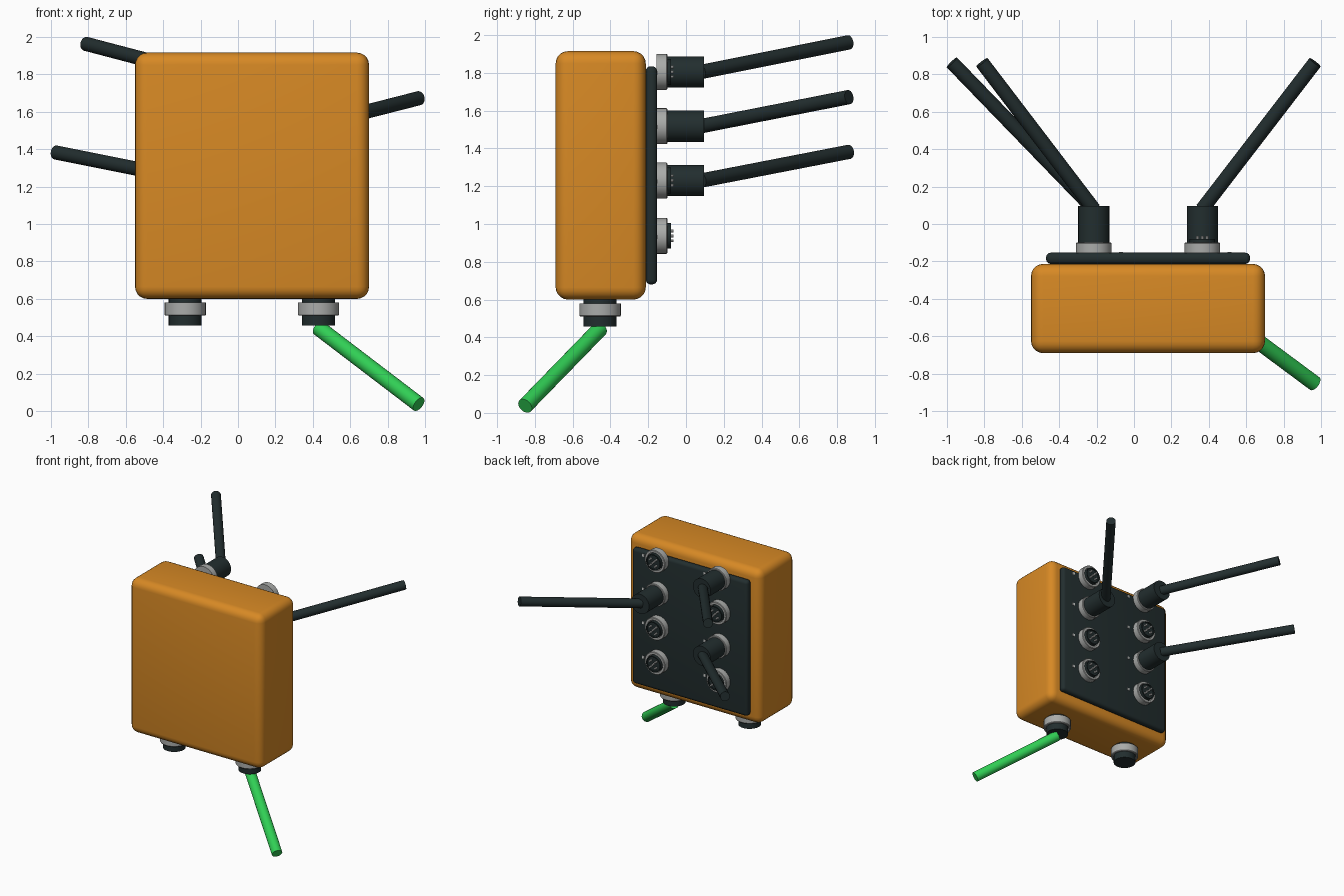
import bpy, bmesh, math
from mathutils import Vector, Matrix

if "Cube" in bpy.data.objects:
    bpy.data.objects.remove(bpy.data.objects["Cube"])


def material(name, rgb):
    m = bpy.data.materials.new(name)
    m.diffuse_color = (*rgb, 1)
    m.use_nodes = True
    m.node_tree.nodes["Principled BSDF"].inputs["Base Color"].default_value = m.diffuse_color
    return m


ORANGE = material("orange", (0.68, 0.25, 0.018))
BLACK = material("soft_black", (0.016, 0.027, 0.028))
GREY = material("metal_grey", (0.40, 0.41, 0.40))
GREEN = material("green", (0.03, 0.62, 0.09))
PALE = material("pale_grey", (0.65, 0.66, 0.65))


def finish(name, bm, mat):
    bmesh.ops.recalc_face_normals(bm, faces=bm.faces[:])
    me = bpy.data.meshes.new(name)
    bm.to_mesh(me)
    bm.free()
    me.materials.append(mat)
    ob = bpy.data.objects.new(name, me)
    bpy.context.collection.objects.link(ob)
    bpy.context.view_layer.objects.active = ob
    bpy.ops.object.select_all(action='DESELECT')
    ob.select_set(True)
    bpy.ops.object.shade_smooth_by_angle(angle=math.radians(35))
    return ob


def box(name, lo, hi, bevel, segments, mat):
    lo, hi = Vector(lo), Vector(hi)
    bm = bmesh.new()
    bmesh.ops.create_cube(bm, size=1)
    bmesh.ops.scale(bm, vec=hi - lo, verts=bm.verts)
    bmesh.ops.translate(bm, vec=(lo + hi) / 2, verts=bm.verts)
    if bevel:
        bmesh.ops.bevel(bm, geom=bm.edges[:], offset=bevel, segments=segments,
                        profile=0.5, affect='EDGES')
    return finish(name, bm, mat)


def lathe(name, origin, axis, profile, mat, sides=32):
    """Revolve (radius, distance) points around an axis; open ends are capped."""
    rot = Vector((0, 0, 1)).rotation_difference(Vector(axis)).to_matrix().to_4x4()
    bm = bmesh.new()
    rings = []
    for r, h in profile:
        rings.append([bm.verts.new((r * math.cos(a), r * math.sin(a), h))
                      for a in (2 * math.pi * i / sides for i in range(sides))])
    for a, b in zip(rings, rings[1:]):
        for i in range(sides):
            j = (i + 1) % sides
            bm.faces.new((a[i], a[j], b[j], b[i]))
    bm.faces.new(rings[0])
    bm.faces.new(rings[-1])
    bmesh.ops.transform(bm, matrix=Matrix.Translation(origin) @ rot, verts=bm.verts)
    return finish(name, bm, mat)


def cable(name, start, end, radius, mat):
    d = Vector(end) - Vector(start)
    return lathe(name, start, d, [(radius, 0), (radius, d.length)], mat, 24)


# Housing and rear panel
box("housing", (-0.55, -0.69, 0.60), (0.70, -0.213, 1.915), 0.065, 5, ORANGE)
box("rear_panel", (-0.47, -0.213, 0.68), (0.62, -0.153, 1.835), 0.026, 4, BLACK)

# Rear sockets: two columns of four
COLUMNS = (-0.215, 0.365)
ROWS = (1.805, 1.518, 1.23, 0.937)
BACK = (0, 1, 0)
CABLE_ENDS = {
    (0, 0): (-0.812, 0.863, 1.962),
    (0, 2): (-0.973, 0.863, 1.382),
    (1, 1): (0.967, 0.863, 1.672),
}

for c, x in enumerate(COLUMNS):
    for r, z in enumerate(ROWS):
        tag = f"{c}_{r}"
        base = Vector((x, -0.155, z))
        lathe("socket_collar_" + tag, base, BACK,
              [(0.095, 0), (0.095, 0.052), (0.091, 0.056), (0.074, 0.056),
               (0.074, 0.03)], GREY)
        # Small label plate beside the socket
        box("label_plate_" + tag, (x + 0.135, -0.155, z - 0.016),
            (x + 0.155, -0.150, z + 0.006), 0, 1, PALE)
        if (c, r) in CABLE_ENDS:
            # Plug with its cable
            lathe("plug_" + tag, base, BACK,
                  [(0.083, 0.03), (0.083, 0.25)], BLACK)
            cable("plug_cable_" + tag, (x, 0.08, z), CABLE_ENDS[c, r],
                  0.038, BLACK)
        else:
            # Open socket with insert and contact pins
            lathe("socket_insert_" + tag, base, BACK,
                  [(0.068, 0.02), (0.068, 0.075), (0.060, 0.075),
                   (0.060, 0.066)], BLACK)
            spots = [(0, 0)] + [(0.036 * math.cos(a), 0.036 * math.sin(a))
                                for a in (math.pi / 4 + k * math.pi / 2
                                          for k in range(4))]
            for k, (dx, dz) in enumerate(spots):
                lathe(f"contact_pin_{tag}_{k}", base + Vector((dx, 0, dz)), BACK,
                      [(0.008, 0.06), (0.008, 0.09)], PALE, 10)

# Power connectors under the housing
DOWN = (0, 0, -1)
for side, x in (("left", -0.282), ("right", 0.43)):
    top = (x, -0.455, 0.61)
    lathe("power_neck_" + side, top, DOWN, [(0.088, 0), (0.088, 0.05)], BLACK)
    lathe("power_collar_" + side, top, DOWN,
          [(0.110, 0.03), (0.110, 0.095), (0.106, 0.1), (0.095, 0.1),
           (0.095, 0.085)], GREY)
    lathe("power_plug_" + side, top, DOWN,
          [(0.088, 0.05), (0.088, 0.152)], BLACK)

# Green power cable
cable("power_cable", (0.43, -0.455, 0.445), (0.965, -0.852, 0.037), 0.042, GREEN)
